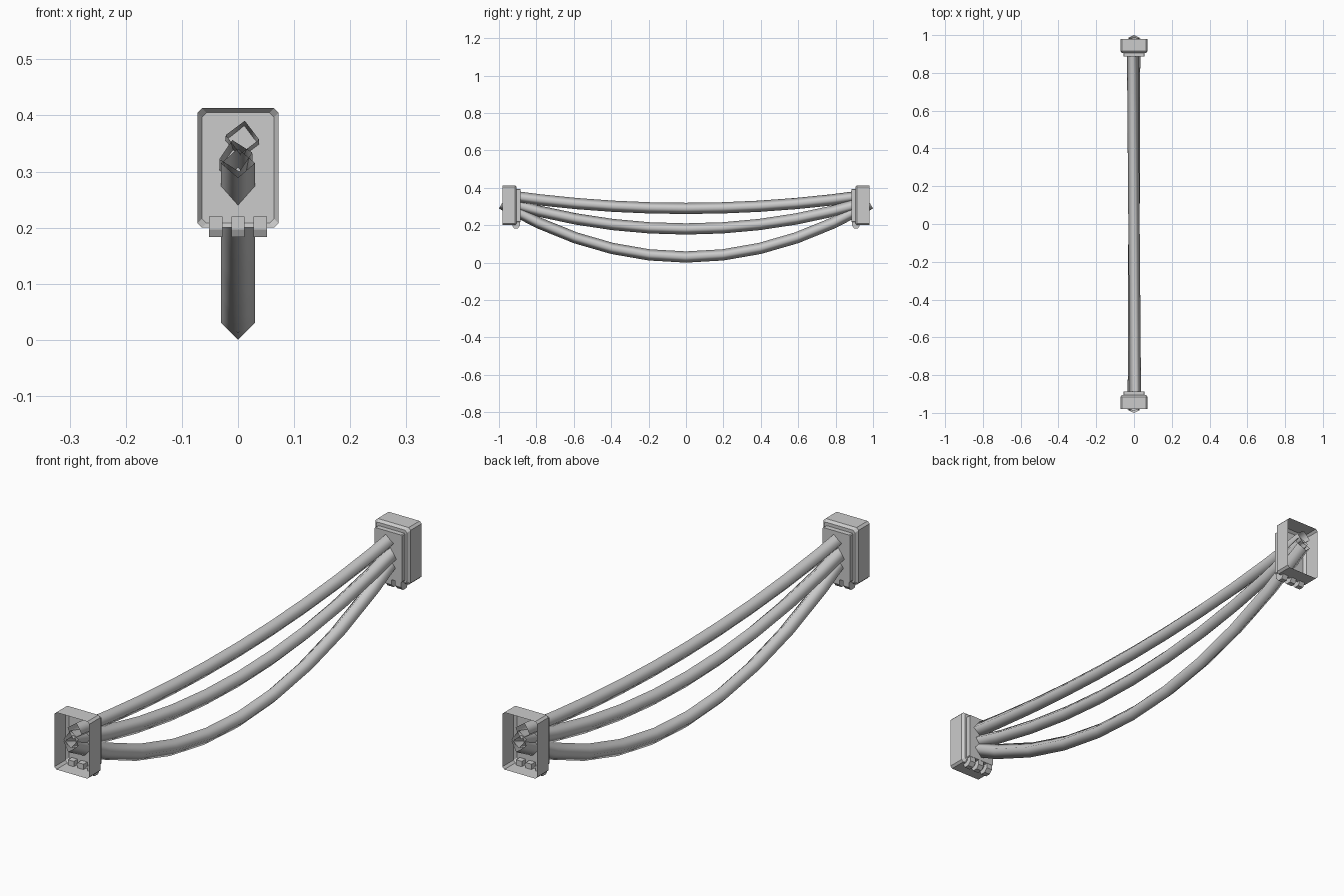
import bpy
import bmesh
from math import cos, sin, pi, radians
from mathutils import Vector

cube = bpy.data.objects.get("Cube")
if cube:
    bpy.data.objects.remove(cube, do_unlink=True)

grey = bpy.data.materials.new("light_grey")
grey.use_nodes = True
colour = (0.6, 0.6, 0.6, 1)
grey.diffuse_color = colour
grey.node_tree.nodes["Principled BSDF"].inputs["Base Color"].default_value = colour


def loft(name, rings, cap_start=False, cap_end=False, smooth=False):
    """Skin a list of equal-sized point rings."""
    bm = bmesh.new()
    loops = [[bm.verts.new(p) for p in ring] for ring in rings]
    count = len(loops[0])
    for a, b in zip(loops, loops[1:]):
        for i in range(count):
            j = (i + 1) % count
            bm.faces.new((a[i], a[j], b[j], b[i]))
    if cap_start:
        bm.faces.new(loops[0])
    if cap_end:
        bm.faces.new(loops[-1])
    bmesh.ops.recalc_face_normals(bm, faces=bm.faces)
    for face in bm.faces:
        face.smooth = smooth
    mesh = bpy.data.meshes.new(name)
    bm.to_mesh(mesh)
    bm.free()
    mesh.materials.append(grey)
    obj = bpy.data.objects.new(name, mesh)
    bpy.context.collection.objects.link(obj)
    return obj


def plate_ring(y, half_x, z0, z1, inset=0.0, cut=0.008):
    """Rectangle with clipped corners, facing along y."""
    x, low, high = half_x - inset, z0 + inset, z1 - inset
    outline = [(x, low + cut), (x, high - cut), (x - cut, high), (cut - x, high),
               (-x, high - cut), (-x, low + cut), (cut - x, low), (x - cut, low)]
    return [(px, y, pz) for px, pz in outline]


def connector(side, label):
    # Hollow housing, open on the outer end, chamfered towards the cables
    size = (0.072, 0.2, 0.413)
    loft(label + "_housing",
         [plate_ring(side * 0.98, *size),
          plate_ring(side * 0.915, *size),
          plate_ring(side * 0.905, *size, inset=0.008)], cap_end=True)
    # Raised collar around the cable exits
    size = (0.056, 0.216, 0.393)
    loft(label + "_collar",
         [plate_ring(side * 0.906, *size, cut=0.003),
          plate_ring(side * 0.886, *size, cut=0.003)],
         cap_start=True, cap_end=True)
    # Row of three clips hooked through the floor
    profile = [(0.887, 0.22), (0.928, 0.22), (0.928, 0.197),
               (0.92, 0.183), (0.9, 0.183), (0.887, 0.197)]
    for i, x in enumerate((-0.04, 0, 0.04)):
        loft(f"{label}_clip_{i + 1}",
             [[(x + dx, side * y, z) for y, z in profile]
              for dx in (-0.012, 0.012)], cap_start=True, cap_end=True)


def cable(name, low, rise, reach, offset, twist, steps=10, radius=0.03):
    """Sagging four-sided tube with open ends."""
    rings = []
    for k in range(steps + 1):
        t = 2 * k / steps - 1
        centre = Vector((-offset * t, reach * t, low + rise * t * t))
        tangent = Vector((0, reach, 2 * rise * t)).normalized()
        across = Vector((1, 0, 0))
        up = across.cross(tangent)
        ring = []
        for i in range(4):
            a = i * pi / 2 - radians(twist) * t ** 3
            ring.append(centre + radius * (cos(a) * across + sin(a) * up))
        rings.append(ring)
    loft(name, rings, smooth=True)


connector(-1, "front")
connector(1, "back")
cable("lower_cable", 0.03, 0.285, 0.985, 0, 0)
cable("middle_cable", 0.18, 0.148, 0.98, -0.004, 12)
cable("upper_cable", 0.29, 0.071, 0.975, 0.008, -8)
